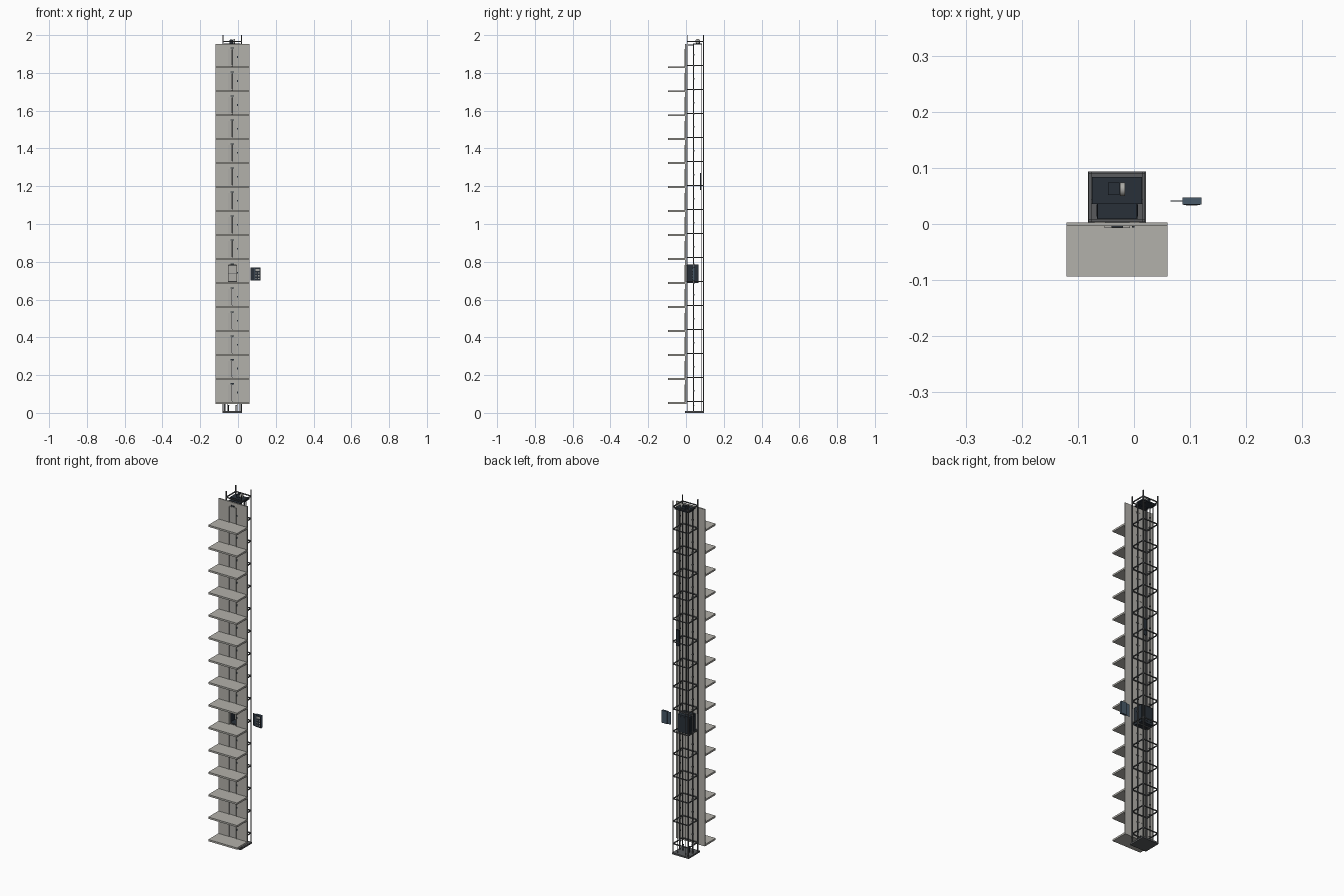
import bpy, bmesh, math
from mathutils import Matrix, Vector

if "Cube" in bpy.data.objects:
    bpy.data.objects.remove(bpy.data.objects["Cube"])


def mat(name, r, g, b):
    m = bpy.data.materials.new(name)
    m.diffuse_color = (r, g, b, 1)
    m.use_nodes = True
    m.node_tree.nodes["Principled BSDF"].inputs["Base Color"].default_value = m.diffuse_color
    return m


CONCRETE = mat("warm grey concrete", 0.45, 0.44, 0.405)
DOOR = mat("door grey", 0.42, 0.415, 0.39)
STEEL = mat("dark steel", 0.10, 0.105, 0.11)
NAVY = mat("dark navy", 0.022, 0.03, 0.04)
SLATE = mat("slate blue", 0.065, 0.10, 0.14)
LIGHT = mat("light metal", 0.40, 0.40, 0.38)

FLOORS = 15
STEP = 0.127
Z0 = 0.057                     # top of the lowest floor slab
CX = -0.03                     # centre of the shaft
LEVELS = [Z0 + STEP * i for i in range(FLOORS)]
OPEN = 5                       # level where the car waits


def build(name, boxes, material):
    """One object from boxes given as (x0, x1, y0, y1, z0, z1)."""
    bm = bmesh.new()
    for x0, x1, y0, y1, z0, z1 in boxes:
        m = Matrix.Translation(((x0 + x1) / 2, (y0 + y1) / 2, (z0 + z1) / 2))
        m = m @ Matrix.Diagonal((x1 - x0, y1 - y0, z1 - z0, 1))
        bmesh.ops.create_cube(bm, size=1, matrix=m)
    return finish(name, bm, material)


def rods(name, items, material, sides=12):
    """One object from cylinders given as (centre, radius, length, axis)."""
    bm = bmesh.new()
    for c, r, length, axis in items:
        rot = Vector((0, 0, 1)).rotation_difference(Vector(axis)).to_matrix().to_4x4()
        bmesh.ops.create_cone(bm, cap_ends=True, segments=sides, radius1=r, radius2=r,
                              depth=length, matrix=Matrix.Translation(c) @ rot)
    for f in bm.faces:
        f.smooth = len(f.verts) == 4
    for e in bm.edges:
        e.smooth = all(f.smooth for f in e.link_faces)
    return finish(name, bm, material)


def finish(name, bm, material):
    me = bpy.data.meshes.new(name)
    bm.to_mesh(me)
    bm.free()
    me.materials.append(material)
    ob = bpy.data.objects.new(name, me)
    bpy.context.collection.objects.link(ob)
    return ob


# Landings: slab, wall with a doorway, door leaves, trim, call fittings
slabs, walls, leaves, trim, fittings = [], [], [], [], []
for i, z in enumerate(LEVELS):
    top = z + STEP - 0.010 if i < FLOORS - 1 else 1.952
    head = z + 0.090
    slabs.append((-0.12, 0.06, -0.094, 0.003, z - 0.010, z))
    walls += [(-0.12, CX - 0.021, -0.004, 0.003, z, top),
              (CX + 0.021, 0.06, -0.004, 0.003, z, top),
              (CX - 0.021, CX + 0.021, -0.004, 0.003, head, top)]
    if i != OPEN:
        leaves += [(CX - 0.021, CX - 0.0005, -0.002, 0.002, z, head),
                   (CX + 0.0005, CX + 0.021, -0.002, 0.002, z, head)]
    else:
        leaves += [(CX - 0.041, CX - 0.021, 0.003, 0.005, z, head),
                   (CX + 0.021, CX + 0.041, 0.003, 0.005, z, head)]
    trim += [(CX - 0.023, CX - 0.021, -0.007, 0.003, z, head + 0.002),
             (CX + 0.021, CX + 0.023, -0.007, 0.003, z, head + 0.002),
             (CX - 0.021, CX + 0.021, -0.007, 0.003, head, head + 0.002)]
    fittings += [(CX - 0.010, CX + 0.010, -0.006, -0.004, head + 0.004, head + 0.010),
                 (-0.004, 0.001, -0.006, -0.004, z + 0.045, z + 0.055)]
build("landing_slabs", slabs, CONCRETE)
build("landing_walls", walls, CONCRETE)
build("landing_doors", leaves, DOOR)
build("door_trim", trim, DOOR)
build("landing_fittings", fittings, NAVY)

# Shaft frame: corner posts and a ring at every level
X0, X1, Y0, Y1 = -0.081, 0.020, 0.004, 0.094
T = 0.005
posts = [(x, x + T, y, y + T, 0.008, 2.0) for x in (X0, X1 - T) for y in (Y0, Y1 - T)]
build("corner_posts", posts, STEEL)
rings = []
for z in [v + 0.003 for v in LEVELS] + [1.965]:
    a, b = z - 0.0025, z + 0.0025
    rings += [(X0 + T, X1 - T, y, y + T, a, b) for y in (Y0, Y1 - T)]
    rings += [(x, x + T, Y0 + T, Y1 - T, a, b) for x in (X0, X1 - T)]
build("frame_rings", rings, STEEL)
build("pit_base", [(X0 - 0.001, X1 + 0.001, -0.006, 0.094, 0, 0.009)], STEEL)

# Guide rails with brackets at mid level
rails, brackets = [], []
for s in (-1, 1):
    x = CX + s * 0.0405
    rails += [(x - 0.003, x + 0.003, 0.038, 0.042, 0.009, 1.955),
              (CX + s * 0.025 - 0.0015, CX + s * 0.025 + 0.0015, 0.079, 0.082, 0.009, 1.955)]
    for z in LEVELS:
        brackets += [(x - 0.004, x + 0.004, 0.036, 0.044, z + 0.057, z + 0.064),
                     (x - 0.006, x + 0.006, 0.036, 0.044, z, z + 0.006)]
build("guide_rails", rails, STEEL)
build("rail_brackets", brackets, STEEL)

# Pit buffers
rods("pit_buffers", [((CX + s * 0.02, 0.04, 0.024), 0.0025, 0.030, (0, 0, 1)) for s in (-1, 1)]
     + [((CX + s * 0.02, 0.04, 0.041), 0.004, 0.004, (0, 0, 1)) for s in (-1, 1)], NAVY)

# Elevator car, open towards the landing
cz = LEVELS[OPEN]
c0, c1, d0, d1 = CX - 0.036, CX + 0.036, 0.008, 0.066
build("car_shell", [(c0, c1, d0, d1, cz - 0.005, cz),
                    (c0, c1, d0, d1, cz + 0.088, cz + 0.094),
                    (c0, c0 + 0.003, d0, d1, cz, cz + 0.088),
                    (c1 - 0.003, c1, d0, d1, cz, cz + 0.088),
                    (c0 + 0.003, c1 - 0.003, d1 - 0.003, d1, cz, cz + 0.088),
                    (c0 + 0.003, CX - 0.022, d0, d0 + 0.003, cz, cz + 0.088),
                    (CX + 0.022, c1 - 0.003, d0, d0 + 0.003, cz, cz + 0.088)], NAVY)
build("car_lining", [(c0 + 0.004, c1 - 0.004, d1 - 0.005, d1 - 0.003, cz, cz + 0.088)], DOOR)
build("car_handrail", [(c0 + 0.004, c1 - 0.004, d1 - 0.009, d1 - 0.006, cz + 0.042, cz + 0.045)], STEEL)
# Raised panels on the car sides and back
build("car_panels", [(x, x + 0.001, y, y + 0.022, cz + 0.008, cz + 0.084)
                     for x in (c0 - 0.001, c1) for y in (0.013, 0.039)]
      + [(x, x + 0.030, d1, d1 + 0.001, cz + 0.008, cz + 0.084) for x in (c0 + 0.004, CX + 0.002)], NAVY)
build("car_sling", [(c0 - 0.004, c1 + 0.004, 0.036, 0.044, z, z + 0.005) for z in (cz - 0.010, cz + 0.094)], STEEL)

# Counterweight and ropes
build("counterweight", [(-0.014, 0.006, 0.075, 0.083, 1.18, 1.27)], NAVY)
ropes = [((CX + dx, 0.042, (cz + 0.1 + 1.955) / 2), 0.0008, 1.955 - cz - 0.1, (0, 0, 1))
         for dx in (-0.004, 0, 0.004)]
ropes += [((dx, 0.079, 1.6125), 0.0008, 0.685, (0, 0, 1)) for dx in (-0.006, -0.002)]
rods("hoist_ropes", ropes, STEEL, 6)

# Drive machine on its bed at the shaft head
build("machine_bed", [(CX - 0.045, CX + 0.044, 0.036, 0.084, 1.949, 1.956)], NAVY)
build("head_cover", [(CX - 0.035, CX + 0.035, 0.010, 0.036, 1.945, 1.950)], NAVY)
build("drive_motor", [(-0.046, -0.026, 0.052, 0.074, 1.956, 1.974)], NAVY)
build("drive_cap", [(-0.043, -0.029, 0.055, 0.071, 1.974, 1.976)], NAVY)
rods("drive_sheave", [((-0.0205, 0.062, 1.968), 0.012, 0.009, (1, 0, 0))], LIGHT, 24)

# Detached control cabinet with thin side plate
build("control_cabinet", [(0.086, 0.12, 0.035, 0.047, 0.70, 0.77)], SLATE)
build("cabinet_side_plate", [(0.065, 0.086, 0.0405, 0.0415, 0.70, 0.77)], SLATE)
build("cabinet_front", [(0.088, 0.118, 0.034, 0.035, 0.703, 0.767),
                        (0.067, 0.084, 0.0397, 0.0405, 0.703, 0.767)], NAVY)
build("cabinet_buttons", [(x, x + 0.006, 0.033, 0.034, z, z + 0.006)
                          for x in (0.093, 0.107) for z in (0.709, 0.723, 0.737)]
      + [(0.093, 0.113, 0.033, 0.034, 0.751, 0.761)], LIGHT)
